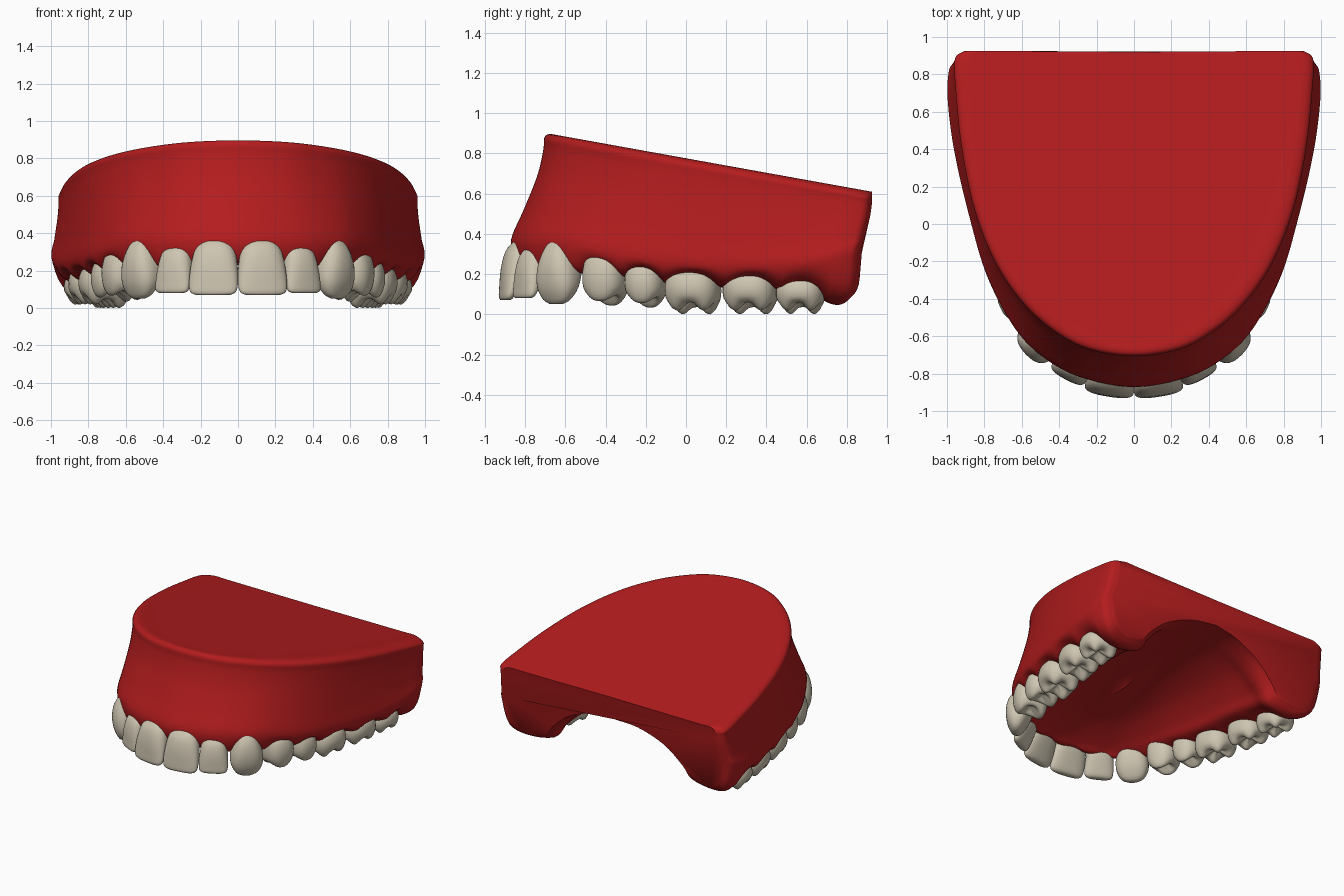
import bpy, bmesh
from math import sin, cos, pi, radians, copysign
from mathutils import Vector

cube = bpy.data.objects.get("Cube")
if cube:
    bpy.data.objects.remove(cube)


def material(name, rgb):
    mat = bpy.data.materials.new(name)
    mat.use_nodes = True
    color = (*rgb, 1)
    mat.diffuse_color = color
    mat.node_tree.nodes["Principled BSDF"].inputs["Base Color"].default_value = color
    return mat


gum_red = material("gum_red", (.46, .012, .013))
ivory = material("tooth_ivory", (.62, .56, .44))


def spline(points, steps):
    """Smooth curve through all points."""
    pts = [Vector(p) for p in points]
    pts = [2 * pts[0] - pts[1]] + pts + [2 * pts[-1] - pts[-2]]
    out = []
    for a, b, c, d in zip(pts, pts[1:], pts[2:], pts[3:]):
        for k in range(steps):
            t = k / steps
            out.append(b + (c - a) * t / 2 + (a - 2.5 * b + 2 * c - d / 2) * t * t
                       + (3 * b - a - 3 * c + d) * t ** 3 / 2)
    return out + [pts[-2]]


def finish(bm, name, mat, angle):
    bmesh.ops.recalc_face_normals(bm, faces=bm.faces[:])
    mesh = bpy.data.meshes.new(name)
    bm.to_mesh(mesh)
    bm.free()
    mesh.materials.append(mat)
    obj = bpy.data.objects.new(name, mesh)
    bpy.context.collection.objects.link(obj)
    bpy.ops.object.select_all(action='DESELECT')
    obj.select_set(True)
    bpy.context.view_layer.objects.active = obj
    bpy.ops.object.shade_smooth_by_angle(angle=radians(angle))


def loft(bm, rows, closed):
    grid = [[bm.verts.new(p) for p in row] for row in rows]
    n = len(grid[0])
    for r, q in zip(grid, grid[1:]):
        for j in range(n if closed else n - 1):
            k = (j + 1) % n
            bm.faces.new((r[j], r[k], q[k], q[j]))
    return grid


# Teeth of the left half: name, x, y, turn, width, depth, top, bottom, lean, kind
TEETH = [
    ("central_incisor", .134, -.898, 9, .265, .14, .38, .07, .09, "incisor"),
    ("lateral_incisor", .354, -.808, 28, .205, .14, .35, .08, .08, "incisor"),
    ("canine", .528, -.645, 47, .235, .19, .39, .05, .045, "canine"),
    ("first_premolar", .61, -.4, 66, .22, .24, .3, .075, .01, "premolar"),
    ("second_premolar", .67, -.2, 72, .2, .24, .26, .065, .01, "premolar"),
    ("first_molar", .715, .035, 77, .275, .27, .22, .03, 0, "molar"),
    ("second_molar", .77, .32, 79, .27, .27, .21, .03, 0, "molar"),
    ("third_molar", .805, .57, 82, .24, .25, .18, .03, 0, "molar"),
]

# Crown rings from gum to tip: height, width, depth, cusp strength
CHEWING = [(0, .7, .7, 0), (.15, .9, .9, 0), (.45, 1, 1, 0), (.75, .97, .95, .1),
           (.95, .8, .78, .7), (1, .58, .56, 1), (.88, .3, .3, .6), (.78, .04, .04, 0)]
CROWNS = {
    "incisor": [(0, .2, .3, 0), (.06, .5, .6, 0), (.22, .8, .95, 0), (.5, .95, .9, 0),
                (.8, 1, .6, 0), (.95, .93, .42, 0), (1, .7, .25, 0)],
    "canine": [(0, .15, .3, 0), (.06, .4, .6, 0), (.25, .72, .95, 0), (.5, .95, 1, 0),
               (.75, .95, .8, 0), (.93, .68, .45, 0), (1, .3, .2, 0)],
    "premolar": CHEWING,
    "molar": CHEWING,
}


def tooth(side, name, x, y, turn, width, depth, top, bottom, lean, kind):
    a = radians(turn)
    along = Vector((cos(a), sin(a), 0))
    out = Vector((sin(a), -cos(a), 0))
    count = 4 if kind == "molar" else 2
    phase = pi / 4 if kind == "molar" else pi / 2
    tilt = .15 if CROWNS[kind] is CHEWING else 0
    segs = 32
    rows = []
    for t, w, d, cusp in spline(CROWNS[kind], 3):
        row = []
        for i in range(segs):
            th = 2 * pi * i / segs
            c, s = cos(th), sin(th)
            lobe = cos(count * (th - phase)) * cusp
            px = copysign(abs(c) ** .8, c) * width / 2 * w * (1 + .05 * lobe)
            py = copysign(abs(s) ** .8, s) * depth / 2 * d * (1 + .05 * lobe)
            p = Vector((x, y, top + (bottom - top) * t - .02 * lobe + tilt * py * t))
            p += along * px + out * (py - lean * (1 - t))
            p.x *= side
            row.append(p)
        rows.append(row)
    bm = bmesh.new()
    grid = loft(bm, rows, True)
    bm.faces.new(grid[0])
    bm.faces.new(grid[-1])
    finish(bm, name, ivory, 60)


for side, label in ((1, "left_"), (-1, "right_")):
    for spec in TEETH:
        tooth(side, label + spec[0], *spec[1:])

# Gum stations from the front to the back: top rim xy, widest wall xyz, ridge xyz
STATIONS = [
    (0, -.705, 0, -.87, .37, 0, -.8, .23),
    (.25, -.665, .28, -.82, .37, .26, -.75, .22),
    (.44, -.56, .48, -.715, .37, .44, -.66, .21),
    (.6, -.41, .635, -.56, .35, .56, -.49, .2),
    (.74, -.2, .785, -.28, .29, .65, -.25, .17),
    (.85, .08, .885, .06, .25, .72, .05, .14),
    (.92, .42, .962, .4, .24, .77, .38, .12),
    (.952, .74, .995, .66, .26, .8, .62, .09),
    (.957, .85, .99, .8, .29, .795, .735, .05),
    (.945, .9, .97, .848, .31, .79, .785, .055),
    (.9, .926, .925, .873, .32, .78, .825, .09),
]


def bump(point):
    """One at the middle of a tooth, zero between teeth."""
    best = 0
    for spec in TEETH:
        d = (Vector((abs(point.x), point.y)) - Vector(spec[1:3])).length
        best = max(best, 1 - (2 * d / spec[4]) ** 2)
    return best


def section(station, s):
    """Gum outline from the top midline, round the ridge, to the palate midline."""
    tx, ty, wx, wy, wz, rx, ry, rz = station
    roof = lambda y: .9 - .18 * (y + .7)
    center = Vector((0, -.2 + 1.12 * s, 0))
    rim = Vector((tx, ty, 0))
    pts = []
    for f in (0, .5, .83, .95):
        p = center.lerp(rim, f)
        pts.append(Vector((p.x, p.y, roof(p.y))))
    rim.z = roof(ty) - .025
    wide, ridge = Vector((wx, wy, wz)), Vector((rx, ry, rz))
    b = bump(ridge)
    pts.append(rim)
    for h, v in ((.03, .12), (.22, .38), (.64, .72)):
        p = rim.lerp(wide, h)
        p.z = rim.z + (wz - rim.z) * v
        pts.append(p)
    pts.append(wide)
    # Scalloped margin around the crowns
    margin = wide.lerp(ridge, .28)
    margin.z = wz + (rz - wz) * .74 + .04 * b
    inner = ridge + (ridge - wide) * (.85 + .25 * s)
    inner.y = ry + (ry - wy) * .85 * (1 - s)
    inner.z = rz + .03
    ridge.z += .03 * b
    pts += [margin, ridge, inner]
    # Palate rising towards the back
    palate = Vector((0, -.1 + .99 * s, .37 + .2 * s - .14 * s * s))
    for f, h in ((.12, .27), (.35, .66), (.68, .93), (1, 1)):
        p = inner.lerp(palate, f)
        p.z = inner.z + (palate.z - inner.z) * h
        pts.append(p)
    return spline(pts, 4)


# Gum base: full arch of sections, merged on the midline and closed at the back
mirrored = [(-a, b, -c, d, e, -f, g, h) for a, b, c, d, e, f, g, h in STATIONS[:0:-1]]
path = spline(mirrored + STATIONS, 10)
half = len(path) // 2
bm = bmesh.new()
loft(bm, [section(p, abs(i - half) / half) for i, p in enumerate(path)], False)
bmesh.ops.remove_doubles(bm, verts=bm.verts[:], dist=.0005)
bmesh.ops.holes_fill(bm, edges=[e for e in bm.edges if e.is_boundary], sides=0)
finish(bm, "gum_base", gum_red, 35)
